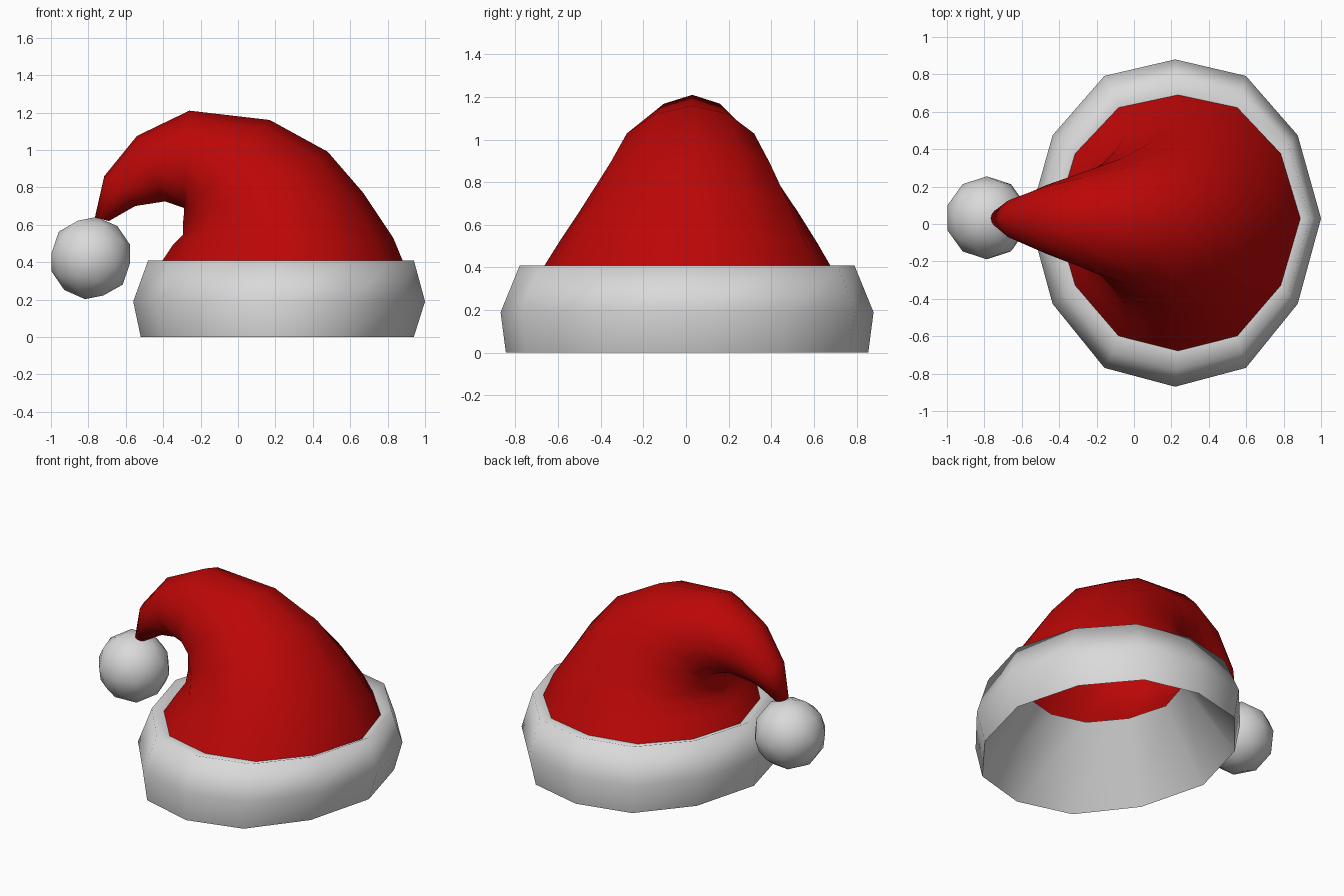
import bpy, bmesh
from math import sin, cos, pi, radians
from mathutils import Matrix

cube = bpy.data.objects.get("Cube")
if cube:
    bpy.data.objects.remove(cube)

SIDES = 12
MID_Y = 0.03


def material(name, colour):
    mat = bpy.data.materials.new(name)
    mat.use_nodes = True
    mat.diffuse_color = colour
    bsdf = mat.node_tree.nodes["Principled BSDF"]
    bsdf.inputs["Base Color"].default_value = colour
    bsdf.inputs["Roughness"].default_value = 0.8
    return mat


red = material("red felt", (0.5, 0.002, 0.002, 1))
white = material("white fur", (0.7, 0.7, 0.7, 1))


def finish(name, bm, mat, angle):
    mesh = bpy.data.meshes.new(name)
    bm.to_mesh(mesh)
    bm.free()
    mesh.materials.append(mat)
    obj = bpy.data.objects.new(name, mesh)
    bpy.context.collection.objects.link(obj)
    bpy.ops.object.select_all(action="DESELECT")
    obj.select_set(True)
    bpy.context.view_layer.objects.active = obj
    bpy.ops.object.shade_smooth_by_angle(angle=radians(angle))
    return obj


def add_ring(bm, upper, lower, width, y):
    """Uneven oval spanning two (x, z) points, half width along y."""
    ring = []
    for i in range(SIDES):
        a = 2 * pi * i / SIDES
        bulge = 0.04 * sin(2 * a) ** 2
        t = (1 + cos(a) * (1 - bulge)) / 2
        x = lower[0] + (upper[0] - lower[0]) * t
        z = lower[1] + (upper[1] - lower[1]) * t
        mid = y + (MID_Y - y) * cos(a) ** 2
        ring.append(bm.verts.new((x, mid + width * sin(a) * (1 + bulge), z)))
    return ring


def bridge(bm, a, b):
    for i in range(SIDES):
        j = (i + 1) % SIDES
        bm.faces.new((a[i], a[j], b[j], b[i]))


# Cap: rings that follow the bend, as outer point, inner point, half width
cap_rings = [
    ((0.89, 0.385), (-0.42, 0.385), 0.685),
    ((0.83, 0.53), (-0.35, 0.49), 0.61),
    ((0.67, 0.77), (-0.295, 0.545), 0.515),
    ((0.48, 0.99), (-0.295, 0.60), 0.42),
    ((0.17, 1.16), (-0.29, 0.65), 0.335),
    ((-0.26, 1.21), (-0.29, 0.69), 0.255),
    ((-0.54, 1.075), (-0.39, 0.725), 0.185),
    ((-0.715, 0.86), (-0.55, 0.70), 0.11),
    ((-0.765, 0.64), (-0.69, 0.62), 0.045),
]
bm = bmesh.new()
rings = [add_ring(bm, up, low, w, 0.006 + 0.003 * k)
         for k, (up, low, w) in enumerate(cap_rings)]
for a, b in zip(rings, rings[1:]):
    bridge(bm, a, b)
bm.faces.new(rings[-1])
finish("cap", bm, red, 180)

# Fur brim: closed section of centre x, x radius, y radius, height
brim_section = [
    (0.21, 0.73, 0.85, 0.0),
    (0.22, 0.78, 0.875, 0.19),
    (0.23, 0.71, 0.785, 0.41),
    (0.235, 0.65, 0.68, 0.385),
    (0.24, 0.465, 0.495, 0.44),
]
bm = bmesh.new()
rings = [add_ring(bm, (cx + rx, z), (cx - rx, z), ry, 0.005)
         for cx, rx, ry, z in brim_section]
for a, b in zip(rings, rings[1:] + rings[:1]):
    bridge(bm, a, b)
finish("brim", bm, white, 110)

# Pompom at the tip
bm = bmesh.new()
bmesh.ops.create_icosphere(bm, subdivisions=2, radius=0.222)
bmesh.ops.rotate(bm, verts=bm.verts, matrix=Matrix.Rotation(radians(8), 3, "Y"))
bmesh.ops.translate(bm, verts=bm.verts, vec=(-0.787, 0.033, 0.422))
finish("pompom", bm, white, 180)
